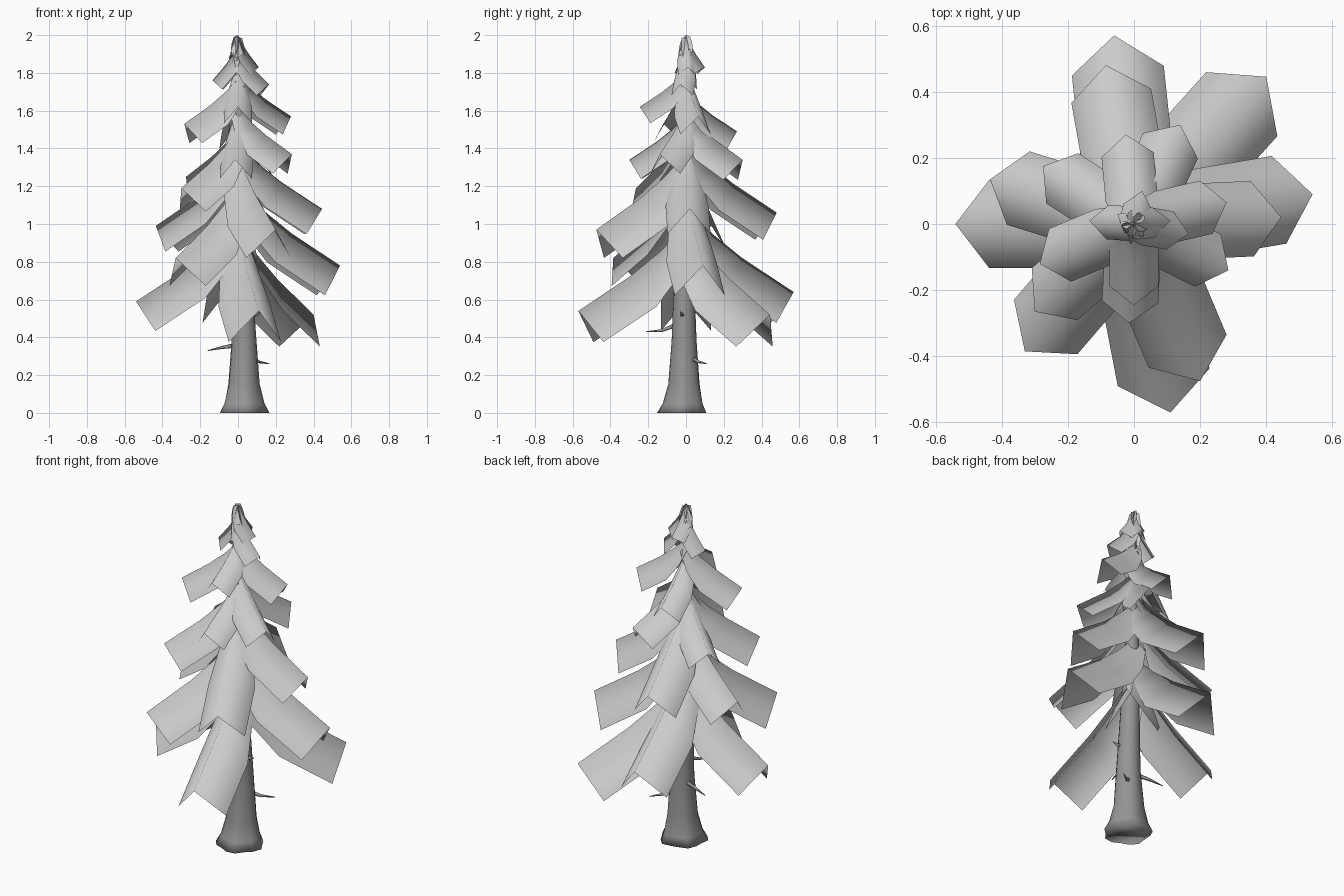
import bpy, math
from mathutils import Vector

if "Cube" in bpy.data.objects:
    bpy.data.objects.remove(bpy.data.objects["Cube"])

UP = Vector((0, 0, 1))


def make_mesh(name, verts, faces, mat=None):
    me = bpy.data.meshes.new(name)
    me.from_pydata([tuple(v) for v in verts], [], faces)
    me.update()
    ob = bpy.data.objects.new(name, me)
    bpy.context.collection.objects.link(ob)
    for p in me.polygons:
        p.use_smooth = True
    if mat:
        me.materials.append(mat)
    return ob


def bough(name, x, y, z, rise=0.75):
    """Drooping folded sheet: a ridge from the trunk to the tip, two hanging wings."""
    r = math.hypot(x, y)
    out = Vector((x / r, y / r, 0))
    side = UP.cross(out)
    half, drop = 0.2 * r + 0.025, 0.28 * r + 0.035
    ridge = [(0.03, rise, 0.4), (0.25, rise * 0.71, 0.75),
             (0.52, rise * 0.42, 1.0), (1.0, 0.0, 1.0)]
    pts = [out * (t * r) + UP * (z + h * r) for t, h, _ in ridge]
    verts, faces = [], []
    for i, p in enumerate(pts):
        along = (pts[min(i + 1, 3)] - pts[max(i - 1, 0)]).normalized()
        normal = along.cross(side).normalized()
        if normal.z < 0:
            normal = -normal
        w = ridge[i][2]
        hang = p - normal * drop * w
        verts += [hang - side * half * w, p, hang + side * half * w]
    for i in range(3):
        for j in range(2):
            a = i * 3 + j
            faces.append((a, a + 3, a + 4, a + 1))
    return make_mesh(name, verts, faces)


def tube(name, rings, sides, mat, lobes=0.0):
    """Upright or bent tube through (centre, radius) rings; lobes flare the first ring."""
    verts, faces = [], []
    for k, (c, rad) in enumerate(rings):
        c = Vector(c)
        a = Vector(rings[max(k - 1, 0)][0])
        b = Vector(rings[min(k + 1, len(rings) - 1)][0])
        d = (b - a).normalized()
        u = Vector((0, 1, 0)) if abs(d.y) < 0.8 else Vector((1, 0, 0))
        u = (u - d * u.dot(d)).normalized()
        v = d.cross(u)
        if lobes:
            u, v = Vector((1, 0, 0)), Vector((0, 1, 0))
        for s in range(sides):
            t = 2 * math.pi * s / sides
            f = rad * (1 + lobes * max(0, 1 - k / 3) * math.cos(5 * t + 0.5))
            verts.append(c + (u * math.cos(t) + v * math.sin(t)) * f)
    for k in range(len(rings) - 1):
        for s in range(sides):
            n = (s + 1) % sides
            faces.append((k * sides + s, k * sides + n,
                          (k + 1) * sides + n, (k + 1) * sides + s))
    faces.append(tuple(reversed(range(sides))))
    faces.append(tuple(range((len(rings) - 1) * sides, len(rings) * sides)))
    return make_mesh(name, verts, faces, mat)


bark = bpy.data.materials.new("bark")
bark.diffuse_color = (0.3, 0.3, 0.3, 1)
bark.use_nodes = True
bark.node_tree.nodes["Principled BSDF"].inputs["Base Color"].default_value = bark.diffuse_color

# Trunk with flared root foot
tube("trunk", [((0.03, -0.02, 0), 0.128), ((0.03, -0.015, 0.05), 0.105),
               ((0.03, -0.01, 0.15), 0.083), ((0.032, -0.01, 0.38), 0.066),
               ((0.02, -0.01, 0.75), 0.052), ((0.01, 0, 1.3), 0.034),
               ((0, 0, 1.9), 0.01)], 16, bark, 0.08)

# Dead twigs on the bare trunk
twigs = [((0.0, 0.01, 0.36), (-0.09, 0.035, 0.345), (-0.16, 0.05, 0.33)),
         ((0.06, 0.03, 0.29), (0.11, 0.065, 0.27), (0.165, 0.11, 0.26)),
         ((0.02, -0.04, 0.47), (0.0, -0.13, 0.435), (-0.02, -0.21, 0.43)),
         ((0.07, -0.02, 0.52), (0.1, -0.02, 0.52), (0.125, -0.03, 0.535))]
for i, (a, b, c) in enumerate(twigs):
    tube(f"twig_{i + 1}", [(a, 0.014), (b, 0.008), (c, 0.002)], 5, bark)

# Boughs by tip position, bottom to top
tips = [(0.40, 0.445, 0.52), (0.11, -0.57, 0.54), (-0.54, 0.0, 0.59),
        (-0.06, 0.57, 0.64), (0.54, 0.09, 0.78), (-0.33, -0.385, 0.82),
        (0.20, -0.475, 0.97), (-0.435, 0.135, 0.99), (-0.085, 0.48, 1.06),
        (0.445, 0.02, 1.08), (-0.30, -0.265, 1.19), (-0.275, 0.175, 1.25),
        (0.14, 0.30, 1.34), (-0.015, -0.30, 1.34), (0.285, -0.14, 1.37),
        (-0.025, 0.27, 1.49), (-0.285, -0.12, 1.53), (0.28, 0.065, 1.57),
        (0.0, -0.245, 1.62)]
for i, t in enumerate(tips):
    bough(f"bough_{i + 1}", *t)

# Steep crown boughs meeting at the peak
crown = [(0.165, -0.03, 1.74, 1.1), (-0.135, 0.01, 1.76, 1.35),
         (0.025, 0.10, 1.83, 1.6), (0.11, 0.01, 1.83, 1.5),
         (-0.01, -0.06, 1.80, 2.6), (-0.05, 0.03, 1.88, 1.9),
         (0.03, -0.04, 1.90, 2.0)]
for i, t in enumerate(crown):
    bough(f"crown_bough_{i + 1}", *t)
